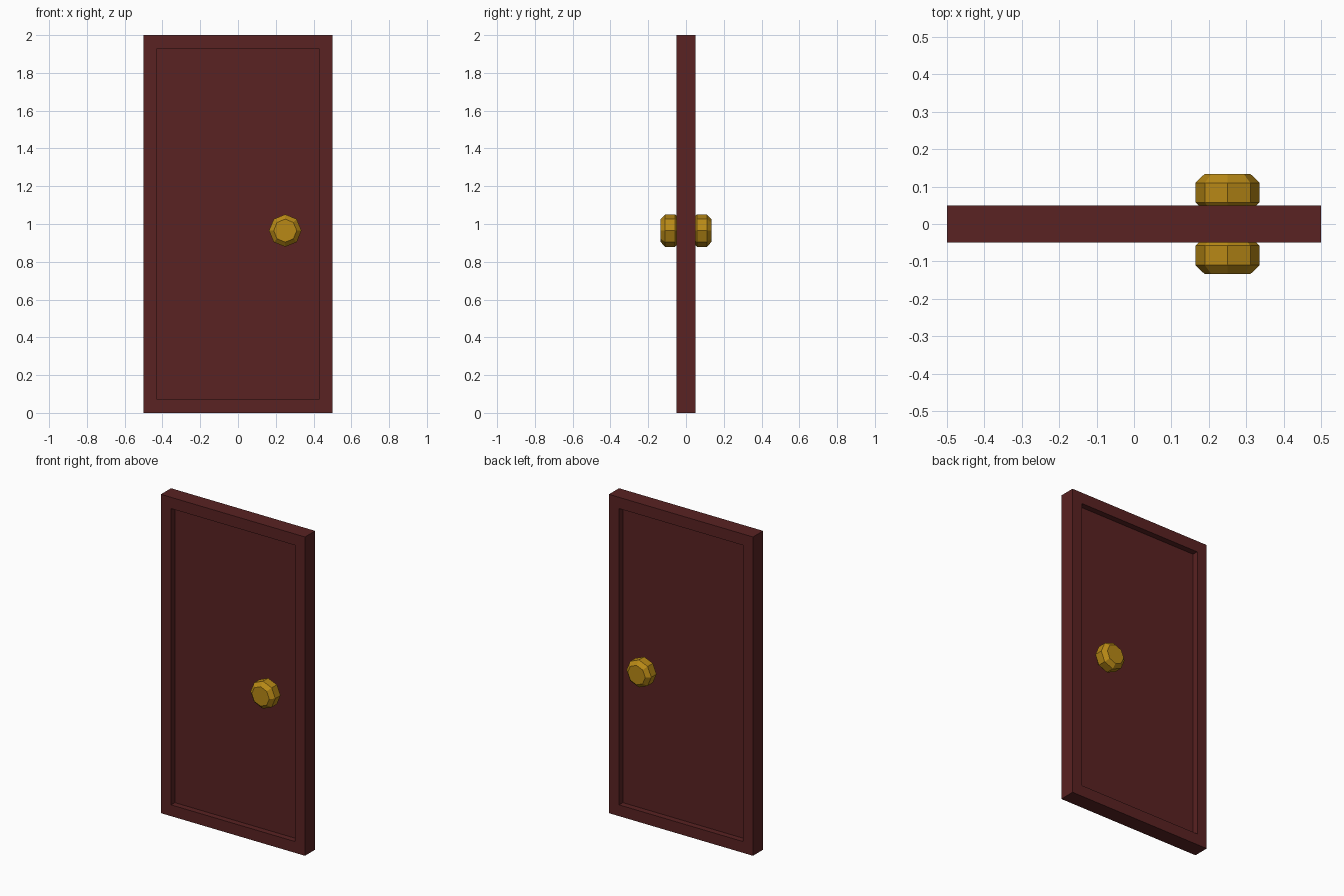
import bpy, bmesh
from math import cos, sin, pi
from mathutils import Vector

if "Cube" in bpy.data.objects:
    bpy.data.objects.remove(bpy.data.objects["Cube"])

DEPTH = 0.037  # panel recess on each face


def finish(bm, name, mat):
    bmesh.ops.recalc_face_normals(bm, faces=bm.faces)
    me = bpy.data.meshes.new(name)
    bm.to_mesh(me)
    bm.free()
    me.materials.append(mat)
    ob = bpy.data.objects.new(name, me)
    bpy.context.collection.objects.link(ob)
    return ob


def material(name, color):
    m = bpy.data.materials.new(name)
    m.diffuse_color = (*color, 1)
    m.use_nodes = True
    m.node_tree.nodes["Principled BSDF"].inputs["Base Color"].default_value = m.diffuse_color
    return m


wood = material("red_wood", (0.10, 0.016, 0.016))
brass = material("brass", (0.48, 0.25, 0.008))

# Door leaf: slab with an inset, sunken panel on both faces
bm = bmesh.new()
bmesh.ops.create_cube(bm, size=1)
bmesh.ops.scale(bm, vec=(1, 0.1, 2), verts=bm.verts)
bmesh.ops.translate(bm, vec=(0, 0, 1), verts=bm.verts)
bm.normal_update()
for face in [f for f in bm.faces if abs(f.normal.y) > 0.9]:
    bmesh.ops.inset_region(bm, faces=[face], thickness=0.1)
    inner = bmesh.ops.extrude_face_region(bm, geom=[face])["geom"]
    verts = [v for v in inner if isinstance(v, bmesh.types.BMVert)]
    side = 1 if verts[0].co.y > 0 else -1
    bmesh.ops.translate(bm, vec=(0, -side * DEPTH, 0), verts=verts)
    if face.is_valid:
        bm.faces.remove(face)
finish(bm, "door_leaf", wood)

# Knobs: eight-sided turned profile (radius, distance from door centre)
PROFILE = [(0.035, 0.01), (0.035, 0.034), (0.061, 0.034),
           (0.086, 0.058), (0.086, 0.11), (0.061, 0.134)]


def knob(name, side):
    bm = bmesh.new()
    rings = [[bm.verts.new(Vector((0.25 + r * cos(i * pi / 4), side * y,
                                   0.965 + r * sin(i * pi / 4))))
              for i in range(8)] for r, y in PROFILE]
    for a, b in zip(rings, rings[1:]):
        for i in range(8):
            j = (i + 1) % 8
            bm.faces.new((a[i], a[j], b[j], b[i]))
    bm.faces.new(rings[0])
    bm.faces.new(rings[-1])
    finish(bm, name, brass)


knob("front_knob", -1)
knob("back_knob", 1)
